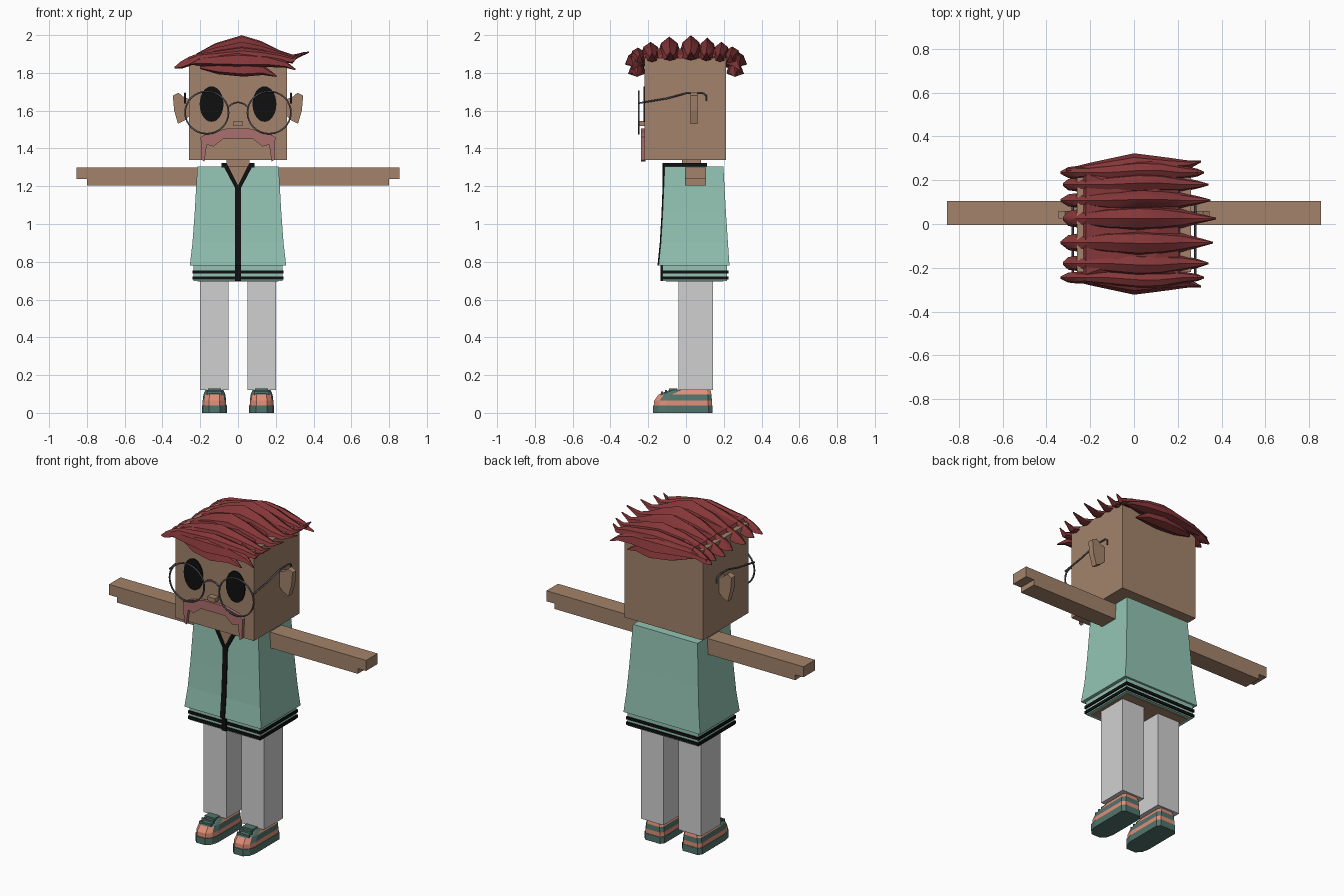
import bpy, bmesh, math
from mathutils import Vector

cube = bpy.data.objects.get("Cube")
if cube:
    bpy.data.objects.remove(cube, do_unlink=True)


def material(name, r, g, b):
    linear = [((c / 255 + 0.055) / 1.055) ** 2.4 for c in (r, g, b)] + [1]
    m = bpy.data.materials.new(name)
    m.use_nodes = True
    m.diffuse_color = linear
    m.node_tree.nodes["Principled BSDF"].inputs["Base Color"].default_value = linear
    return m


SKIN = material("skin brown", 163, 131, 107)
HAIR = material("dark red", 132, 54, 56)
JACKET = material("mint", 147, 196, 180)
BLACK = material("black", 16, 16, 16)
GREY = material("trouser grey", 208, 208, 208)
TEAL = material("shoe teal", 82, 116, 108)
SALMON = material("shoe salmon", 224, 142, 120)
PINK = material("moustache pink", 170, 112, 108)
METAL = material("frame grey", 84, 84, 90)


def loft(name, rings, mat, smooth=False, rule=None, extra=None):
    """Skin a list of equal rings into a closed solid."""
    bm = bmesh.new()
    vs = [[bm.verts.new(p) for p in ring] for ring in rings]
    n = len(rings[0])
    for a, b in zip(vs, vs[1:]):
        for i in range(n):
            j = (i + 1) % n
            bm.faces.new((a[i], a[j], b[j], b[i]))
    bm.faces.new(vs[0])
    bm.faces.new(vs[-1])
    bmesh.ops.recalc_face_normals(bm, faces=bm.faces)
    if rule:
        for f in bm.faces:
            f.material_index = rule(f)
    me = bpy.data.meshes.new(name)
    bm.to_mesh(me)
    bm.free()
    ob = bpy.data.objects.new(name, me)
    bpy.context.collection.objects.link(ob)
    me.materials.append(mat)
    if extra:
        me.materials.append(extra)
    if smooth:
        bpy.ops.object.select_all(action='DESELECT')
        ob.select_set(True)
        bpy.context.view_layer.objects.active = ob
        bpy.ops.object.shade_smooth_by_angle(angle=math.radians(35))
    return ob


def rect(z, x0, x1, y0, y1):
    return [(x0, y0, z), (x1, y0, z), (x1, y1, z), (x0, y1, z)]


def box(name, x0, x1, y0, y1, z0, z1, mat):
    return loft(name, [rect(z0, x0, x1, y0, y1), rect(z1, x0, x1, y0, y1)], mat)


def prism(name, pts, y0, y1, mat, s=1):
    """Extrude an x-z outline along y."""
    return loft(name, [[(s * x, y, z) for x, z in pts] for y in (y0, y1)], mat)


def wire(name, pts, mat, radius=0.005, cyclic=False):
    cu = bpy.data.curves.new(name, 'CURVE')
    cu.dimensions = '3D'
    cu.bevel_depth = radius
    cu.bevel_resolution = 1
    cu.use_fill_caps = True
    sp = cu.splines.new('POLY')
    sp.points.add(len(pts) - 1)
    for p, q in zip(sp.points, pts):
        p.co = (*q, 1)
    sp.use_cyclic_u = cyclic
    cu.materials.append(mat)
    ob = bpy.data.objects.new(name, cu)
    bpy.context.collection.objects.link(ob)


def oval(cx, cz, rx, rz, n):
    return [(cx + rx * math.cos(math.tau * i / n), cz + rz * math.sin(math.tau * i / n)) for i in range(n)]


# Head, neck and face
box("head", -.26, .26, -.22, .212, 1.34, 1.88, SKIN)
box("neck", -.06, .06, -.02, .08, 1.2, 1.35, SKIN)
prism("nose", [(-.025, 1.52), (.025, 1.52), (.025, 1.545), (-.025, 1.545)], -.255, -.21, SKIN)
half = [(.06, 1.505), (.16, 1.48), (.198, 1.46), (.192, 1.34), (.178, 1.33), (.165, 1.42), (.13, 1.41), (.08, 1.45)]
prism("moustache", half + [(-x, z) for x, z in reversed(half)], -.238, -.215, PINK)
EAR = [(.25, 1.66), (.285, 1.67), (.315, 1.695), (.345, 1.68), (.338, 1.6), (.318, 1.53), (.28, 1.55), (.25, 1.58)]

# Paired parts
for s, side in ((1, "left"), (-1, "right")):
    prism(side + "_eye", oval(.14, 1.635, .063, .094, 32), -.226, -.218, BLACK, s)
    prism(side + "_ear", EAR, .025, .06, SKIN, s)
    wire(side + "_lens_rim", [(s * x, -.25, z) for x, z in oval(.165, 1.59, .115, .112, 32)], METAL, cyclic=True)
    wire(side + "_temple", [(s * .28, y, z) for y, z in
         ((-.25, 1.64), (-.1, 1.665), (0, 1.692), (.09, 1.692), (.107, 1.68), (.107, 1.65))], METAL)
    prism(side + "_arm", [(.19, 1.3), (.855, 1.3), (.855, 1.237), (.8, 1.237), (.8, 1.205), (.19, 1.205)],
          -.005, .105, SKIN, s)
    box(side + "_trouser_leg", s * .05, s * .2, -.04, .143, .12, .76, GREY)
wire("glasses_bridge", [(x, -.25, 1.645 - 9 * x * x) for x in (-.055, -.03, 0, .03, .055)], METAL)

# Jacket with a flared body and a striped hem
FRONT = [(.78, -.145), (.9, -.133), (1.05, -.124), (1.305, -.113)]
WIDTH = [.255, .241, .23, .215]
BACK = [.23, .222, .212, .198]
loft("jacket", [rect(z, -w, w, y, b) for (z, y), w, b in zip(FRONT, WIDTH, BACK)], JACKET)
box("jacket_hem", -.235, .235, -.125, .218, .698, .79, JACKET)
for i, z in enumerate((.705, .737)):
    box(f"hem_stripe_{i}", -.241, .241, -.131, .224, z, z + .017, BLACK)
box("jacket_inside", -.215, .215, -.105, .198, .695, .7, SKIN)

# Zip, open neckline and collar
loft("zip", [rect(z, -.015, .015, y - .006, y + .004) for z, y in FRONT[:3] + [(1.2, -.118)]], BLACK)
box("hem_zip", -.015, .015, -.135, -.12, .698, .785, BLACK)
prism("neck_opening", [(-.075, 1.308), (.075, 1.308), (0, 1.19)], -.12, -.11, SKIN)
for s, side in ((1, "left"), (-1, "right")):
    prism(side + "_lapel", [(0, 1.175), (.015, 1.19), (.085, 1.322), (.06, 1.322), (0, 1.205)], -.125, -.112, BLACK, s)
    box(side + "_collar", s * .06, s * .088, -.12, .11, 1.3, 1.322, BLACK)
box("back_collar", -.088, .088, .085, .11, 1.3, 1.322, BLACK)


# Shoes
def shoe_ring(cx, z, toe, heel, w):
    k = min(.07, (heel - toe) * .3)
    pts = [(-w, heel - .02), (-w, toe + k), (-w * .85, toe + k * .4), (-w * .45, toe)]
    pts = [(-w * .75, heel)] + pts
    return [(cx + x, y, z) for x, y in pts + [(-x, y) for x, y in reversed(pts)]]


def shoe_rule(f):
    c, n = f.calc_center_median(), f.normal
    if c.z < .066:
        return 1
    if c.z < .098:
        return int(n.y < -.5 or -.07 < c.y < -.03)
    return int(c.y > -.05)


for s, side in ((1, "left"), (-1, "right")):
    x = s * .125
    loft(side + "_sole", [shoe_ring(x, z, -.175, .14, .066) for z in (0, .04)], TEAL)
    loft(side + "_shoe", [shoe_ring(x, *r) for r in
         ((.038, -.17, .137, .063), (.066, -.168, .137, .062), (.097, -.145, .135, .058), (.122, -.085, .13, .047))],
         TEAL, rule=shoe_rule, extra=SALMON)
    box(side + "_shoe_tongue", x - .035, x + .035, -.09, -.045, .1, .13, TEAL)
    for i, (y, z) in enumerate(((-.128, .108), (-.105, .118))):
        box(f"{side}_lace_{i}", x - .04, x + .04, y - .005, y + .005, z - .012, z + .004, TEAL)


# Hair made of tapered locks swept sideways
def lock(name, path):
    section = [(-1, 0), (-.65, .7), (0, 1), (.65, .7), (1, 0), (0, -.25)]
    loft(name, [[(x, y + a * w, z + b * h) for a, b in section] for x, y, z, w, h in path], HAIR, smooth=True)


loft("hair_cap", [rect(1.868, -.24, .22, -.235, .235), rect(1.895, -.22, .2, -.23, .23),
                  rect(1.93, -.08, .1, -.18, .18)], HAIR)
for i, (y, w, tip) in enumerate(((.235, .05, .32), (.18, .052, .34), (.108, .055, .35), (.025, .068, .375),
                                 (-.085, .068, .36), (-.18, .058, .34), (-.245, .045, .32))):
    top = 2.0 - 1.1 * y * y
    drop = .25 * y * y
    out = y * 1.04
    lock(f"top_lock_{i}", [
        (-.22, y, 1.872, w * .55, .03), (-.12, y, 1.875, w * .85, (top - 1.875) * .66),
        (.02, out, 1.875, w, top - 1.875), (.12, out, 1.88, w * .9, (top - 1.88) * .75),
        (.22, y, 1.878 - drop, w * .65, .042), (.29, y, 1.872 - drop, w * .35, .025),
        (tip, y, 1.908 - drop, .004, .006)])
    lock(f"fringe_lock_{i}", [
        (-.335 + .01 * (i % 2), y, 1.825, .006, .008), (-.3, y, 1.83, w * .5, .032),
        (-.26, y, 1.845, w * .6, .04), (-.22, y, 1.865, w * .55, .035), (-.17, y, 1.88, w * .3, .015)])

# Overhanging locks along the front and back edges
for s, side in ((-1, "front"), (1, "back")):
    lock(side + "_upper_lock", [
        (-.31, s * .245, 1.845, .008, .012), (-.2, s * .25, 1.85, .03, .04), (0, s * .268, 1.845, .055, .07),
        (.15, s * .262, 1.845, .042, .055), (.25, s * .27, 1.835, .02, .03), (.305, s * .285, 1.815, .004, .006)])
    lock(side + "_lower_lock", [
        (-.2, s * .23, 1.825, .008, .012), (-.1, s * .25, 1.805, .035, .05), (.03, s * .262, 1.795, .045, .06),
        (.13, s * .255, 1.8, .03, .045), (.205, s * .26, 1.78, .004, .006)])
